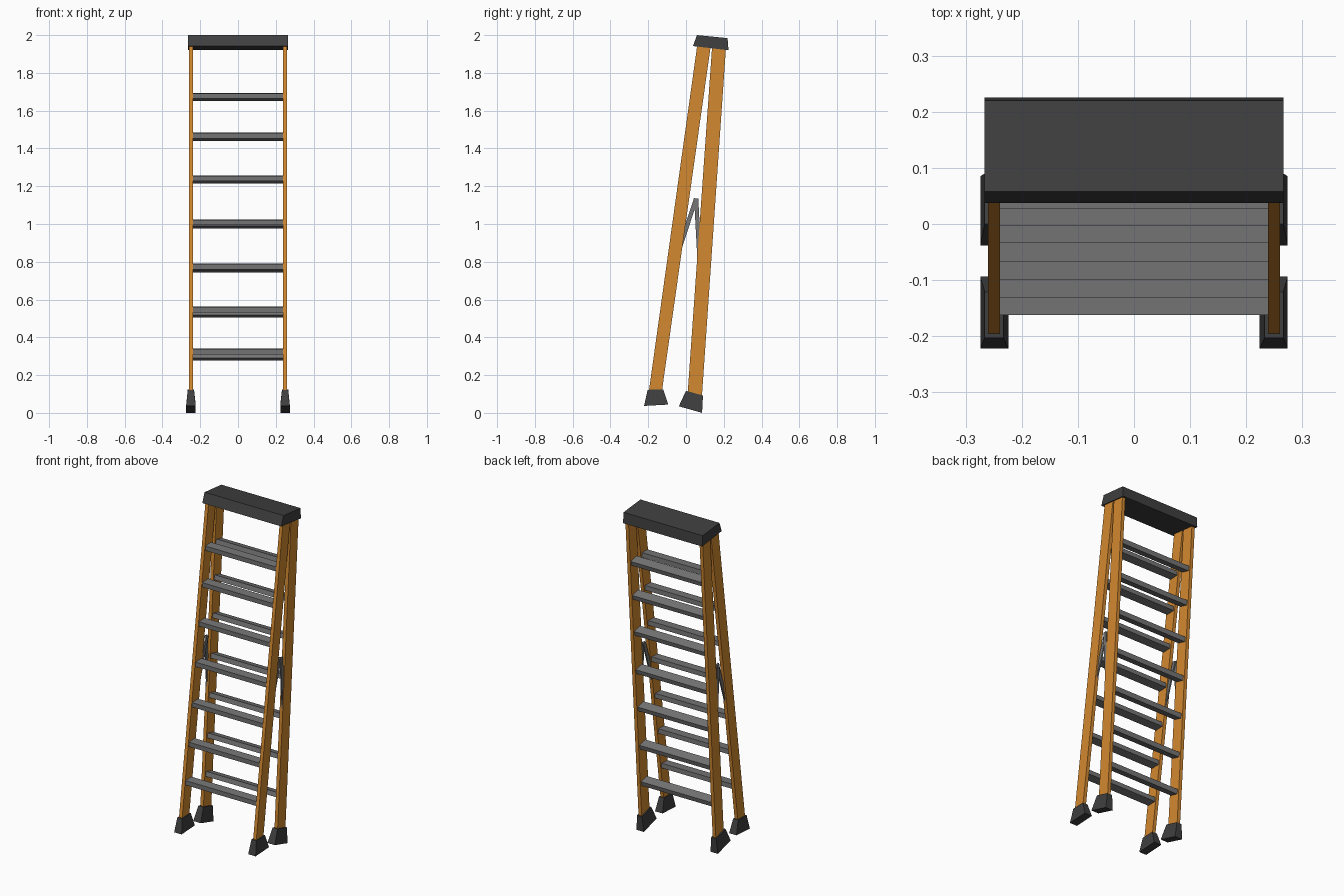
import bpy, bmesh, math

if "Cube" in bpy.data.objects:
    bpy.data.objects.remove(bpy.data.objects["Cube"])


def mat(name, rgb):
    m = bpy.data.materials.new(name)
    m.diffuse_color = (*rgb, 1)
    m.use_nodes = True
    m.node_tree.nodes["Principled BSDF"].inputs["Base Color"].default_value = m.diffuse_color
    return m


ORANGE = mat("orange_fibreglass", (0.65, 0.25, 0.03))
BLACK = mat("dark_plastic", (0.05, 0.05, 0.05))
GREY = mat("grey_metal", (0.18, 0.18, 0.18))


def prism(name, pts, xs, material):
    """Extrude a (y, z) outline along x; xs gives one (x0, x1) per point."""
    if not isinstance(xs, list):
        xs = [xs] * len(pts)
    bm = bmesh.new()
    a = [bm.verts.new((x[0], y, z)) for (y, z), x in zip(pts, xs)]
    b = [bm.verts.new((x[1], y, z)) for (y, z), x in zip(pts, xs)]
    n = len(pts)
    bm.faces.new(a)
    bm.faces.new(b[::-1])
    for i in range(n):
        j = (i + 1) % n
        bm.faces.new((a[j], a[i], b[i], b[j]))
    bmesh.ops.recalc_face_normals(bm, faces=bm.faces)
    me = bpy.data.meshes.new(name)
    bm.to_mesh(me)
    bm.free()
    me.materials.append(material)
    ob = bpy.data.objects.new(name, me)
    bpy.context.collection.objects.link(ob)
    return ob


def bar(p, q, w):
    """Outline of a straight bar of width w between two (y, z) points."""
    dy, dz = q[0] - p[0], q[1] - p[1]
    l = math.hypot(dy, dz)
    ny, nz = -dz / l * w / 2, dy / l * w / 2
    return [(p[0] + ny, p[1] + nz), (q[0] + ny, q[1] + nz),
            (q[0] - ny, q[1] - nz), (p[0] - ny, p[1] - nz)]


def slab(cy, cz, d, h, ang):
    """Outline of a tread of depth d and height h, tilted by ang."""
    c, s = math.cos(ang), math.sin(ang)
    return [(cy + y * c - z * s, cz + y * s + z * c) for y, z in
            ((-d/2, -h/2), (d/2, -h/2), (d/2, h/2), (-d/2, h/2))]


# top cap
prism("top_cap", [(0.058, 2.0), (0.22, 1.984), (0.225, 1.92), (0.037, 1.942)],
      (-0.266, 0.266), BLACK)

for side, s in (("left", -1), ("right", 1)):
    rail = (s * 0.239, s * 0.26)
    # rails
    prism("front_leg_" + side, [(-0.200, 0.09), (-0.131, 0.09),
                                (0.132, 1.95), (0.060, 1.95)], rail, ORANGE)
    prism("back_leg_" + side, [(0.0075, 0.085), (0.083, 0.07),
                               (0.212, 1.94), (0.139, 1.95)], rail, ORANGE)
    # feet, flared towards the ground
    fx = [(s * 0.233, s * 0.266)] * 2 + [(s * 0.224, s * 0.274)] * 2
    prism("front_foot_" + side, [(-0.203, 0.122), (-0.121, 0.125),
                                 (-0.094, 0.044), (-0.222, 0.037)], fx, BLACK)
    prism("back_foot_" + side, [(0.0, 0.117), (0.09, 0.092),
                                (0.085, 0.0), (-0.038, 0.035)], fx, BLACK)
    # folding spreader braces
    prism("front_brace_" + side, bar((-0.06, 0.79), (0.053, 1.135), 0.022),
          (s * 0.242, s * 0.25), GREY)
    prism("back_brace_" + side, bar((0.076, 0.72), (0.054, 1.135), 0.022),
          (s * 0.25, s * 0.257), GREY)

# front steps and back rungs
tops = (0.34, 0.562, 0.79, 1.024, 1.257, 1.483, 1.694)
lows = (0.276, 0.504, 0.743, 0.976, 1.215, 1.44, 1.652)
for i, (t, b) in enumerate(zip(tops, lows)):
    z = t - 0.015
    y = -0.162 + 0.14 * (t - 0.34) + 0.028
    prism(f"front_step_{i + 1}", slab(y, z, 0.056, 0.028, math.radians(2.5)),
          (-0.242, 0.242), GREY)
    z = b + 0.021
    y = 0.01 + 0.0707 * (z - 0.117) + 0.037
    prism(f"back_rung_{i + 1}", slab(y, z, 0.056, 0.028, math.radians(-15)),
          (-0.242, 0.242), GREY)
